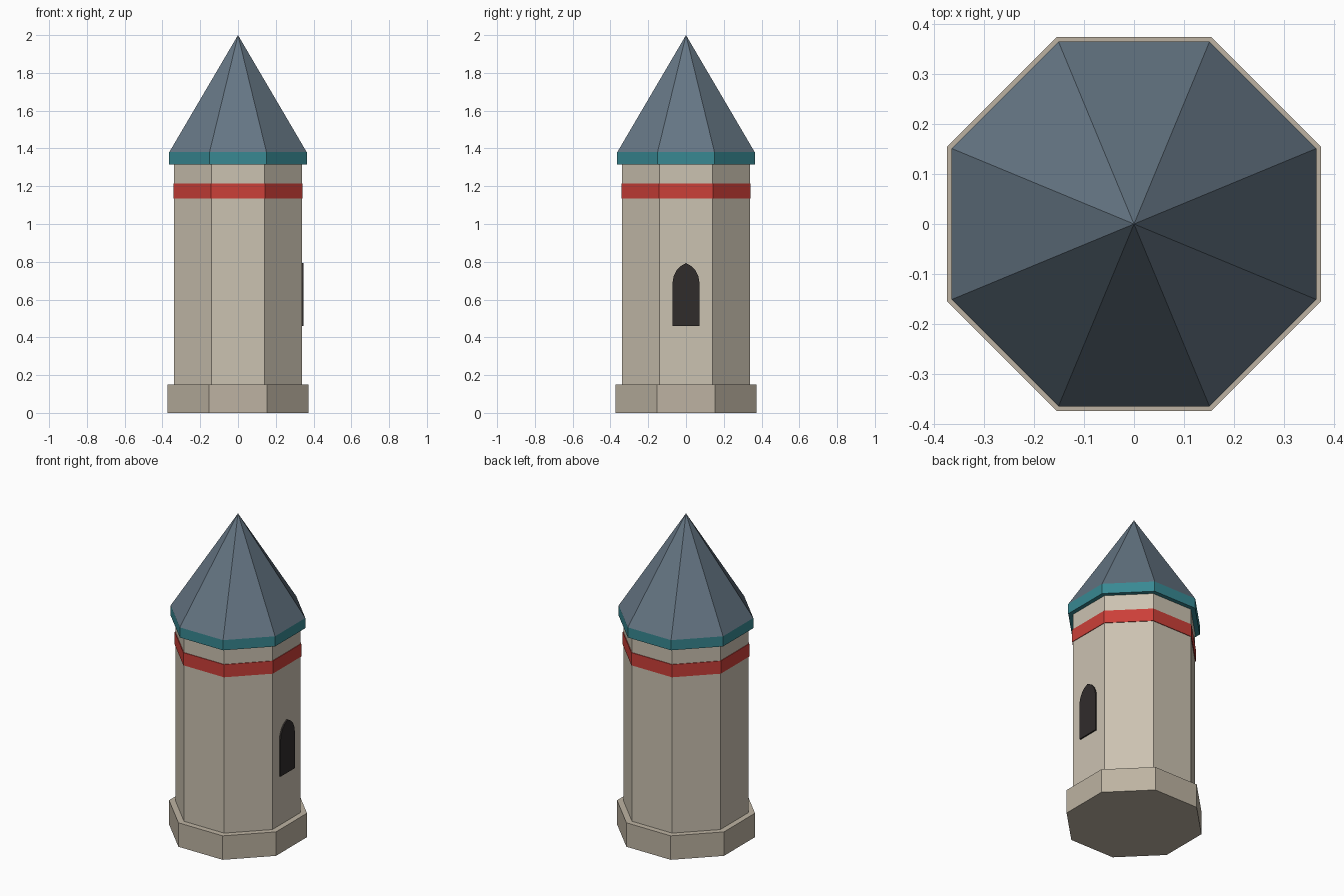
import bpy, bmesh
from math import pi, cos

if "Cube" in bpy.data.objects:
    bpy.data.objects.remove(bpy.data.objects["Cube"])

SIDES = 8


def material(name, rgb):
    m = bpy.data.materials.new(name)
    m.diffuse_color = (*rgb, 1)
    m.use_nodes = True
    m.node_tree.nodes["Principled BSDF"].inputs["Base Color"].default_value = m.diffuse_color
    return m


def add_object(name, bm, mat):
    bmesh.ops.recalc_face_normals(bm, faces=bm.faces)
    mesh = bpy.data.meshes.new(name)
    bm.to_mesh(mesh)
    bm.free()
    mesh.materials.append(mat)
    obj = bpy.data.objects.new(name, mesh)
    bpy.context.collection.objects.link(obj)
    return obj


def octagon(name, half_width, z0, z1, mat, pointed=False):
    """Octagonal prism or pyramid with flat sides facing the axes."""
    r = half_width / cos(pi / SIDES)
    bm = bmesh.new()
    bmesh.ops.create_cone(bm, cap_ends=True, segments=SIDES, radius1=r,
                          radius2=0 if pointed else r, depth=z1 - z0)
    bmesh.ops.remove_doubles(bm, verts=bm.verts, dist=1e-5)
    # turn so that a side, not a corner, faces the front
    for v in bm.verts:
        v.co.z += (z0 + z1) / 2
    corner = max(bm.verts, key=lambda v: v.co.x)
    if abs(corner.co.x - r) < 1e-4:
        from mathutils import Matrix
        bmesh.ops.rotate(bm, verts=bm.verts, matrix=Matrix.Rotation(pi / SIDES, 3, 'Z'))
    return add_object(name, bm, mat)


stone = material("stone", (0.60, 0.54, 0.44))
base_stone = material("base_stone", (0.51, 0.45, 0.36))
red = material("red_trim", (0.60, 0.05, 0.04))
teal = material("teal_trim", (0.04, 0.25, 0.29))
slate = material("slate", (0.13, 0.18, 0.23))
dark = material("dark_opening", (0.03, 0.025, 0.024))

# Tower stack
octagon("plinth", 0.373, 0.0, 0.151, base_stone)
octagon("shaft", 0.338, 0.151, 1.316, stone)
octagon("red_band", 0.342, 1.135, 1.215, red)
octagon("eave", 0.364, 1.316, 1.38, teal)
octagon("roof", 0.364, 1.38, 2.0, slate, pointed=True)

# Pointed-arch window on the right wall
half = [(0.071, 0.46), (0.071, 0.69), (0.066, 0.722), (0.052, 0.752), (0.03, 0.776)]
outline = half + [(0.0, 0.793)] + [(-y, z) for y, z in reversed(half)]
bm = bmesh.new()
face = bm.faces.new([bm.verts.new((0.33, y, z)) for y, z in outline])
grown = bmesh.ops.extrude_face_region(bm, geom=[face], use_keep_orig=True)["geom"]
for v in grown:
    if isinstance(v, bmesh.types.BMVert):
        v.co.x = 0.347
add_object("window", bm, dark)
